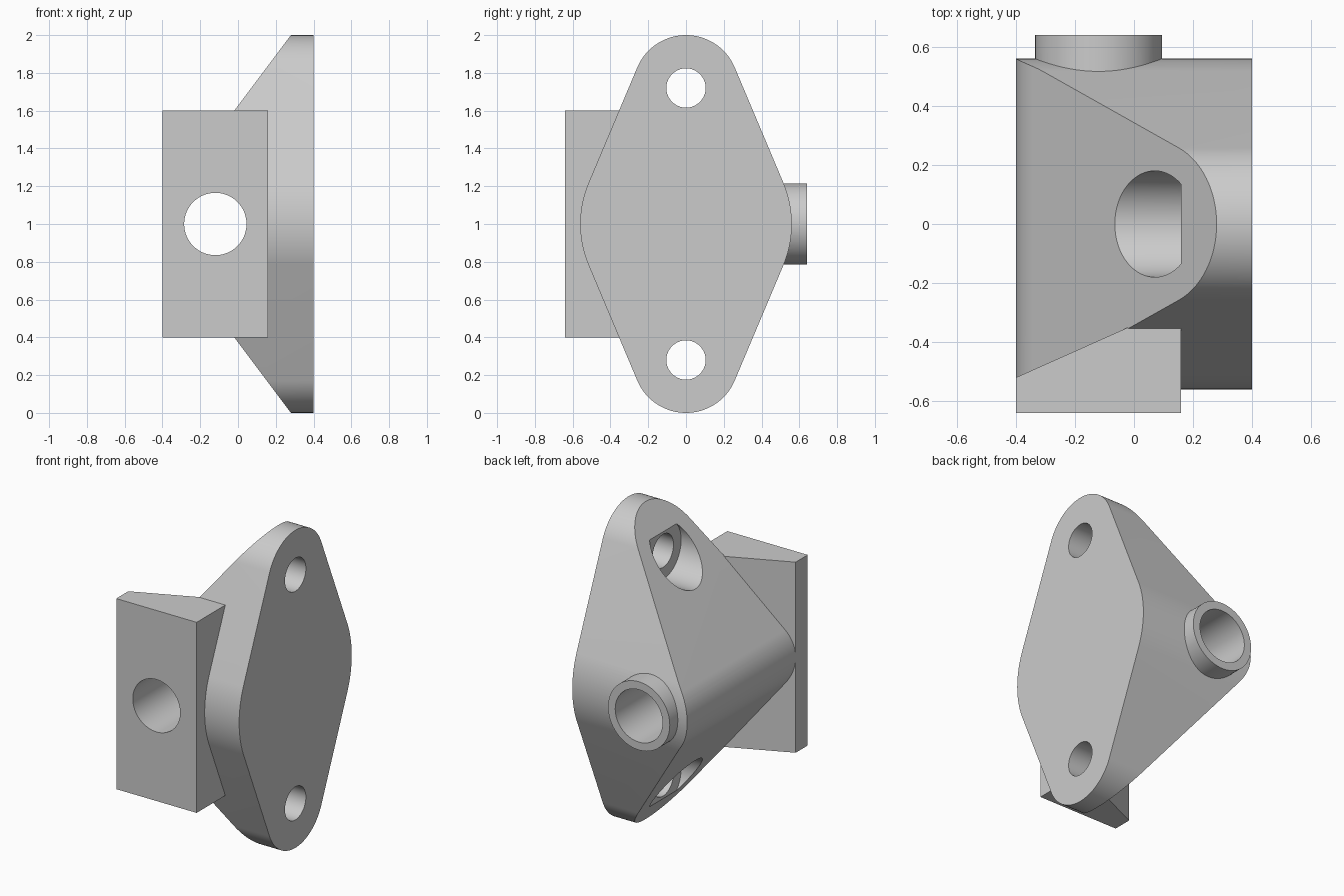
import bpy, bmesh
from math import sin, cos, pi, asin, radians
from mathutils import Vector

cube = bpy.data.objects.get("Cube")
if cube:
    bpy.data.objects.remove(cube, do_unlink=True)

grey = bpy.data.materials.new("plain grey")
grey.use_nodes = True
COLOUR = (0.6, 0.6, 0.6, 1)
grey.diffuse_color = COLOUR
grey.node_tree.nodes["Principled BSDF"].inputs["Base Color"].default_value = COLOUR


def prism(name, points, axis, start, end):
    """Extrude an outline, given in the other two axes, along one axis."""
    def place(p, d):
        return {"x": (d, *p), "y": (p[0], d, p[1]), "z": (*p, d)}[axis]
    bm = bmesh.new()
    face = bm.faces.new([bm.verts.new(place(p, start)) for p in points])
    out = bmesh.ops.extrude_face_region(bm, geom=[face])
    verts = [v for v in out["geom"] if isinstance(v, bmesh.types.BMVert)]
    step = Vector(place((0, 0), end - start))
    bmesh.ops.translate(bm, verts=verts, vec=step)
    bmesh.ops.recalc_face_normals(bm, faces=bm.faces)
    mesh = bpy.data.meshes.new(name)
    bm.to_mesh(mesh)
    bm.free()
    mesh.materials.append(grey)
    ob = bpy.data.objects.new(name, mesh)
    bpy.context.collection.objects.link(ob)
    return ob


def arc(centre, radius, a0, a1, steps):
    return [(centre[0] + radius * cos(a0 + (a1 - a0) * i / steps),
             centre[1] + radius * sin(a0 + (a1 - a0) * i / steps))
            for i in range(steps + 1)]


def cylinder(name, centre, radius, axis, start, end):
    return prism(name, arc(centre, radius, 0, 2 * pi, 96)[:-1], axis, start, end)


def combine(target, tool, operation):
    mod = target.modifiers.new(operation.title(), "BOOLEAN")
    mod.operation, mod.object, mod.solver = operation, tool, "EXACT"
    bpy.context.view_layer.objects.active = target
    bpy.ops.object.modifier_apply(modifier=mod.name)
    bpy.data.objects.remove(tool, do_unlink=True)


MID, EAR = 1.0, 0.72          # centre height, ear offset
BORE = (-0.12, MID)           # bore axis in x and z

# Flange outline: a large middle circle blended into two small ears
t = asin(0.28 / EAR)
outline = (arc((0, MID), 0.56, -t, t, 24)
           + arc((0, MID + EAR), 0.28, t, pi - t, 48)
           + arc((0, MID), 0.56, pi - t, pi + t, 24)
           + arc((0, MID - EAR), 0.28, pi + t, 2 * pi - t, 48))
body = prism("flange_body", outline, "x", -0.6, 0.4)

# Side taper: slopes running tangent to a rounded nose around the bore
slope = asin(0.6)
taper = ([(0.28, 0), (0.28, -0.1), (0.6, -0.1), (0.6, 2.1), (0.28, 2.1), (0.28, 2)]
         + arc(BORE, 0.28, pi - slope, pi + slope, 32))
combine(body, prism("taper", taper, "y", -1, 1), "INTERSECT")

# Front wedge pad
pad = [(-0.4, -0.64), (0.16, -0.64), (0.16, -0.27), (-0.4, -0.52)]
combine(body, prism("front_pad", pad, "z", 0.4, 1.6), "UNION")

# Back boss and through bore
combine(body, cylinder("back_boss", BORE, 0.215, "y", 0.1, 0.64), "UNION")
combine(body, cylinder("bore", BORE, 0.165, "y", -1, 1), "DIFFERENCE")

# Bolt holes with flat-bottomed recesses
for side in (-1, 1):
    centre = (0, MID + side * EAR)
    combine(body, cylinder("recess", centre, 0.18, "x", -1, 0.16), "DIFFERENCE")
    combine(body, cylinder("bolt_hole", centre, 0.104, "x", -1, 1), "DIFFERENCE")

bpy.ops.object.select_all(action="DESELECT")
body.select_set(True)
bpy.context.view_layer.objects.active = body
bpy.ops.object.shade_smooth_by_angle(angle=radians(25))
